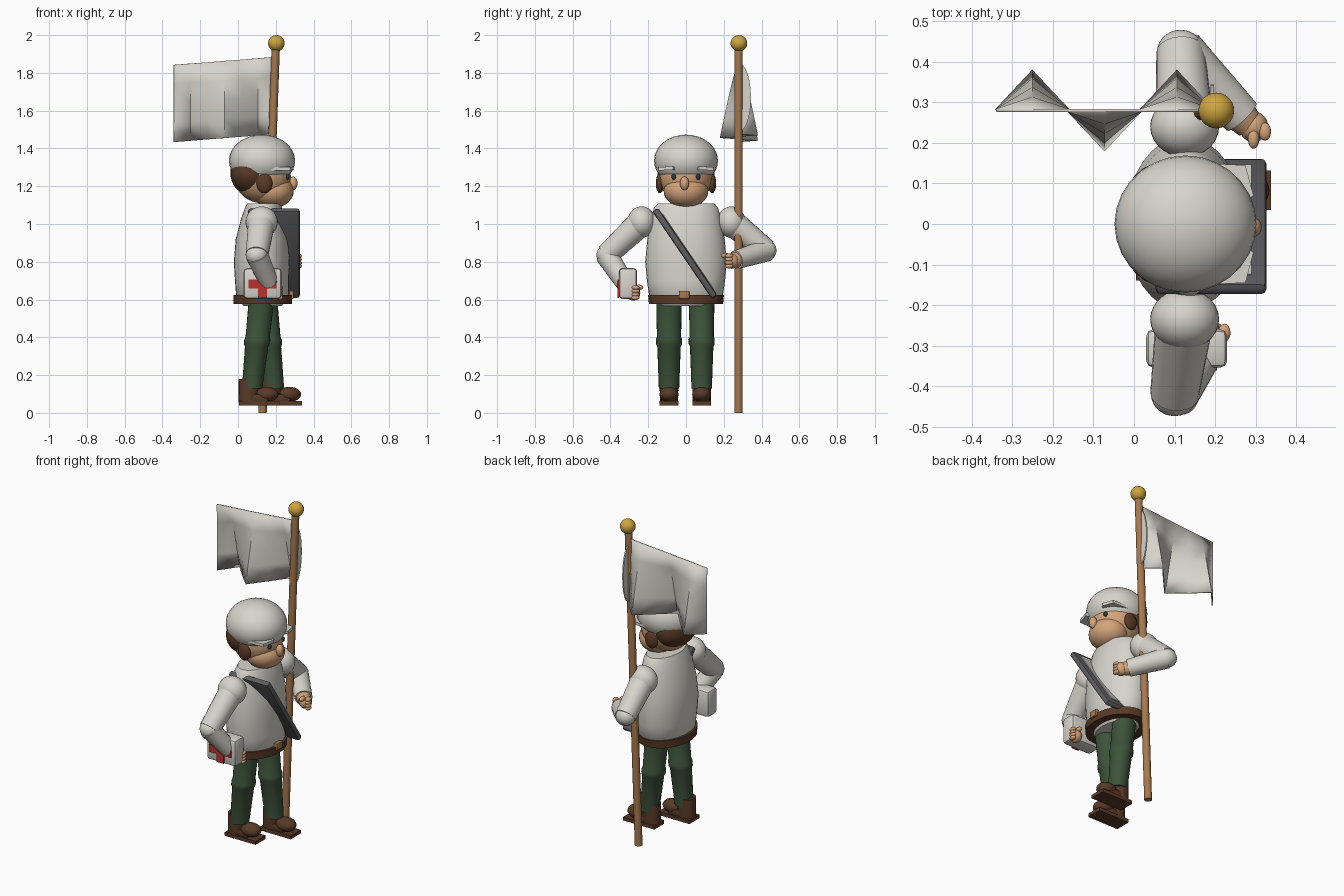
import bpy, bmesh, math
from mathutils import Vector, Matrix

if "Cube" in bpy.data.objects:
    bpy.data.objects.remove(bpy.data.objects["Cube"])


def material(name, rgb):
    m = bpy.data.materials.new(name)
    m.use_nodes = True
    m.diffuse_color = (*rgb, 1)
    m.node_tree.nodes["Principled BSDF"].inputs["Base Color"].default_value = (*rgb, 1)
    return m


CLOTH = material("off white cloth", (.68, .66, .60))
BROWN = material("dark brown", (.10, .042, .02))
WOOD = material("wood", (.38, .19, .075))
GOLD = material("gold", (.62, .38, .05))
GREY = material("slate grey", (.11, .11, .12))
GREEN = material("trouser green", (.045, .085, .042))
SKIN = material("skin", (.66, .37, .20))
RED = material("red", (.5, .03, .03))
DARK = material("dark eye", (.02, .045, .04))


def finish(name, bm, mat, smooth=True):
    bmesh.ops.recalc_face_normals(bm, faces=bm.faces)
    me = bpy.data.meshes.new(name)
    bm.to_mesh(me)
    bm.free()
    me.materials.append(mat)
    ob = bpy.data.objects.new(name, me)
    bpy.context.collection.objects.link(ob)
    if smooth:
        bpy.ops.object.select_all(action='DESELECT')
        ob.select_set(True)
        bpy.context.view_layer.objects.active = ob
        bpy.ops.object.shade_smooth_by_angle(angle=math.radians(40))
    return ob


def ball(name, c, r, mat, cut=None):
    bm = bmesh.new()
    bmesh.ops.create_uvsphere(bm, u_segments=28, v_segments=18, radius=1)
    bmesh.ops.transform(bm, verts=bm.verts,
                        matrix=Matrix.Translation(c) @ Matrix.Diagonal((*r, 1)))
    if cut:  # remove everything below a plane and cap it
        bmesh.ops.bisect_plane(bm, geom=bm.verts[:] + bm.edges[:] + bm.faces[:],
                               plane_co=cut[0], plane_no=cut[1], clear_inner=True)
        bmesh.ops.holes_fill(bm, edges=[e for e in bm.edges if e.is_boundary])
    return finish(name, bm, mat)


def tube(name, a, b, r1, r2, mat, sides=20):
    a, b = Vector(a), Vector(b)
    d = b - a
    bm = bmesh.new()
    bmesh.ops.create_cone(bm, cap_ends=True, segments=sides, radius1=r1, radius2=r2, depth=d.length)
    bmesh.ops.transform(bm, verts=bm.verts, matrix=Matrix.Translation((a + b) / 2)
                        @ d.to_track_quat('Z', 'Y').to_matrix().to_4x4())
    return finish(name, bm, mat)


def box(name, c, size, mat, bevel=0, tilt=0):
    bm = bmesh.new()
    bmesh.ops.create_cube(bm, size=1)
    bmesh.ops.transform(bm, verts=bm.verts, matrix=Matrix.Diagonal((*size, 1)))
    if bevel:
        bmesh.ops.bevel(bm, geom=bm.edges[:], offset=bevel, segments=2, profile=.5, affect='EDGES')
    bmesh.ops.transform(bm, verts=bm.verts,
                        matrix=Matrix.Translation(c) @ Matrix.Rotation(tilt, 4, 'X'))
    return finish(name, bm, mat, bevel > 0)


def loft(name, rings, mat, sides=32):
    # Each ring: centre x, centre y, height, x radius, y radius
    bm = bmesh.new()
    loops = []
    for cx, cy, z, rx, ry in rings:
        ang = [math.tau * i / sides for i in range(sides)]
        loops.append([bm.verts.new((cx + rx * math.cos(t), cy + ry * math.sin(t), z)) for t in ang])
    for lo, hi in zip(loops, loops[1:]):
        for i in range(sides):
            j = (i + 1) % sides
            bm.faces.new((lo[i], lo[j], hi[j], hi[i]))
    bm.faces.new(loops[0])
    bm.faces.new(loops[-1])
    return finish(name, bm, mat)


def plate(name, points, push, mat):
    # Flat outline thickened along a vector
    bm = bmesh.new()
    f = bm.faces.new([bm.verts.new(p) for p in points])
    ext = bmesh.ops.extrude_face_region(bm, geom=[f])
    bmesh.ops.translate(bm, vec=push, verts=[v for v in ext["geom"] if isinstance(v, bmesh.types.BMVert)])
    return finish(name, bm, mat, False)


# Flag pole, finial, flag and its sleeve
tube("flag_pole", (.13, .278, 0), (.2, .278, 1.94), .022, .022, WOOD)
ball("pole_finial", (.203, .28, 1.957), (.044, .044, .043), GOLD)
bm = bmesh.new()
wave = (0, 1, 0, -1, 0, 1, 0)
grid = []
for r in range(5):
    t = r / 4
    grid.append([bm.verts.new((-.34 + .535 * i / 6, .28 + .097 * w * t ** .85,
                               1.842 + .042 * i / 6 - .408 * t)) for i, w in enumerate(wave)])
for r in range(4):
    for i in range(6):
        bm.faces.new((grid[r][i], grid[r][i + 1], grid[r + 1][i + 1], grid[r + 1][i]))
flag = finish("flag", bm, CLOTH)
for p in flag.data.polygons:
    p.use_smooth = True
solid = flag.modifiers.new("thickness", 'SOLIDIFY')
solid.thickness = .008
solid.offset = 0
arc = [math.pi * i / 12 - math.pi / 2 for i in range(13)]
plate("flag_sleeve", [(.189, .282 + .062 * math.cos(a), 1.67 + .18 * math.sin(a)) for a in arc],
      (.008, 0, 0), CLOTH)

# Head
ball("head", (.13, 0, 1.25), (.15, .143, .14), SKIN)
ball("jaw", (.185, 0, 1.175), (.11, .118, .09), SKIN)
ball("nose", (.293, -.008, 1.215), (.022, .024, .036), SKIN)
ball("hair", (.07, 0, 1.27), (.11, .152, .12), BROWN)
ball("cap", (.127, 0, 1.335), (.175, .169, .138), CLOTH,
     ((.127, 0, 1.265), (.08, 0, 1)))
for side, s in (("right", -1), ("left", 1)):
    ball(side + "_sideburn", (.14, s * .138, 1.215), (.042, .022, .052), BROWN)
    ball(side + "_eye", (.262, s * .064, 1.25), (.011, .013, .016), DARK)
    plate(side + "_cap_peak", [(.17, s * .15, 1.283), (.255, s * .045, 1.283),
                               (.295, s * .07, 1.287), (.275, s * .145, 1.283)], (0, 0, .018), CLOTH)

# Jacket, belt and buckle
loft("jacket", [(.13, 0, .565, .1, .14), (.13, 0, .62, .14, .195), (.127, 0, .7, .143, .207),
                (.125, 0, .8, .147, .216), (.128, 0, .92, .14, .205), (.132, 0, 1.03, .115, .185),
                (.135, 0, 1.085, .098, .17), (.135, 0, 1.108, .088, .15)], CLOTH)
loft("belt", [(.13, 0, .577, .155, .196), (.13, 0, .624, .155, .201)], BROWN)
box("belt_buckle", (.283, -.01, .625), (.025, .055, .042), WOOD, .005)

# Slanted board across the chest
slope = math.atan2(-.47, .32)
box("board", (.19, -.006, .845), (.275, .56, .036), GREY, .014, slope)
normal = Vector((0, -math.sin(slope), math.cos(slope)))
box("board_panel", Vector((.175, -.006, .845)) + normal * .019, (.23, .48, .006), CLOTH, 0, slope)


def hand(name, c, out):
    # Palm with four curled fingers and a thumb
    c = Vector(c)
    ball(name + "_palm", c, (.036, .038, .04), SKIN)
    for i in range(4):
        ball(f"{name}_finger_{i + 1}", c + Vector((.028, out * .012, .028 - .018 * i)),
             (.015, .022, .012), SKIN)
    ball(name + "_thumb", c + Vector((.0, out * .03, .03)), (.014, .024, .014), SKIN)


# Arms
arms = {"right": ((.125, -.235, 1.01), (.1, -.42, .835), (.165, -.325, .69), .062),
        "left": ((.125, .24, 1.01), (.115, .425, .86), (.265, .265, .81), .055)}
for side, (sh, el, wr, r) in arms.items():
    ball(side + "_shoulder", sh, (.085, .075, .083), CLOTH)
    tube(side + "_upper_arm", sh, el, .072, .06, CLOTH)
    tube(side + "_forearm", el, wr, .06, .05, CLOTH)
    ball(side + "_elbow", el, (.058, .054, .054), CLOTH)
    tip = Vector(wr) + (Vector(wr) - Vector(el)).normalized() * .03
    tube(side + "_wrist", wr, tip, .042, .036, SKIN)
hand("right_hand", (.195, -.28, .635), 1)
hand("left_hand", (.295, .24, .803), -1)

# First aid case with a cross on its outer side
box("aid_case", (.13, -.307, .685), (.2, .095, .162), CLOTH, .018)
box("cross_bar", (.13, -.357, .682), (.15, .009, .046), RED)
box("cross_stem", (.13, -.357, .682), (.048, .0088, .145), RED)

# Legs and boots
legs = {"right": (-.09, .125, .075, .0), "left": (.083, .14, .19, .12)}
for side, (y, hip, ankle, heel) in legs.items():
    def ring(t, r):
        return (hip + (ankle - hip) * t, y, .6 - .47 * t, r, r)
    loft(side + "_trouser", [ring(0, .068), ring(.42, .064), ring(.45, .069), ring(.5, .069),
                             ring(.53, .062), ring(1, .054)], GREEN, 24)
    loft(side + "_boot_shaft", [(heel + .055, y, .055, .052, .048), (heel + .06, y, .18, .056, .05)],
         BROWN, 20)
    ball(side + "_boot_toe", (heel + .152, y, .098), (.062, .05, .04), BROWN)
    box(side + "_boot_upper", (heel + .095, y, .078), (.13, .085, .045), BROWN, .012)
    box(side + "_boot_sole", (heel + .112, y, .051), (.213, .098, .022), BROWN)
